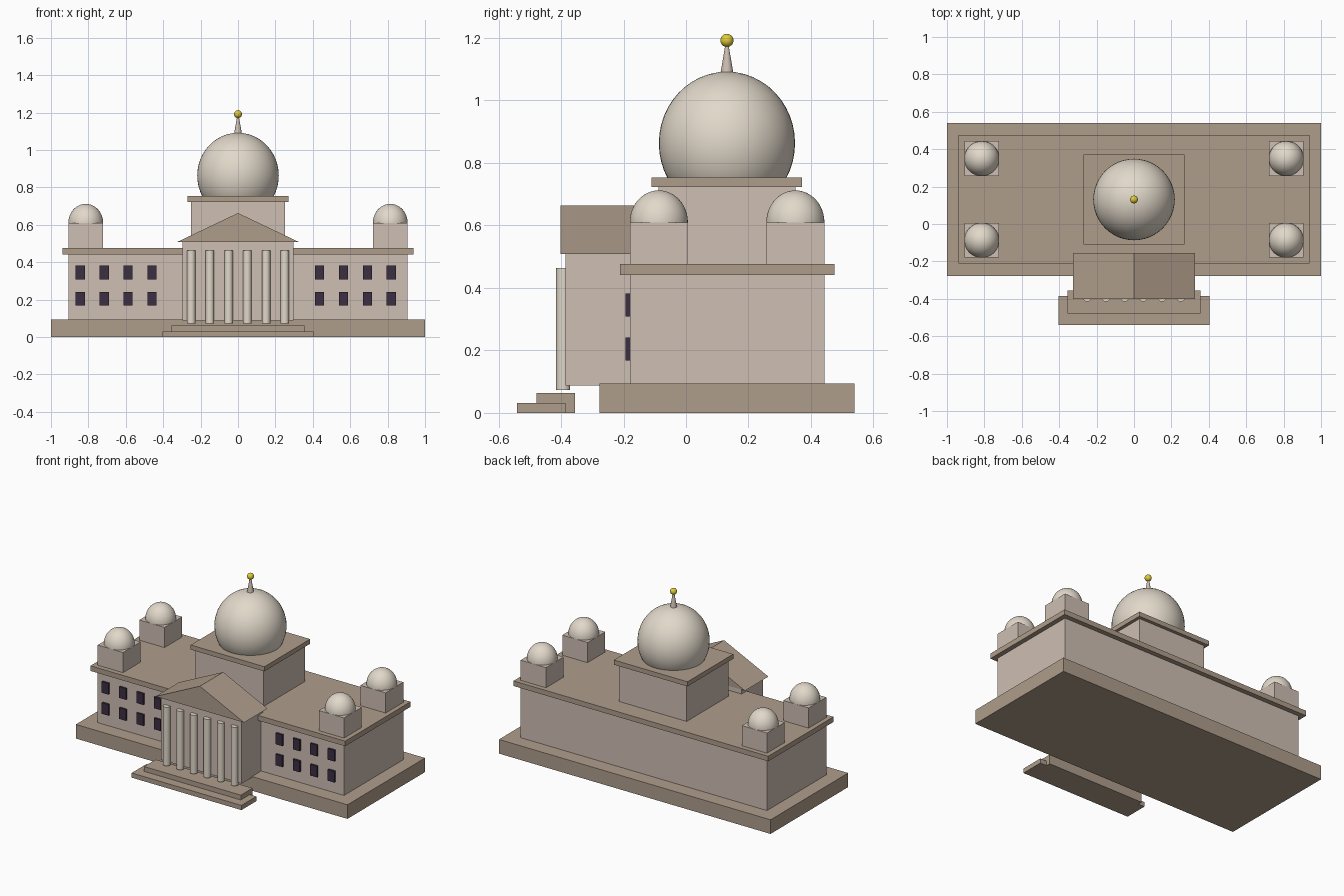
import bpy, math

if "Cube" in bpy.data.objects:
    bpy.data.objects.remove(bpy.data.objects["Cube"])


def mat(name, rgb):
    m = bpy.data.materials.new(name)
    m.diffuse_color = (*rgb, 1)
    m.use_nodes = True
    m.node_tree.nodes["Principled BSDF"].inputs["Base Color"].default_value = m.diffuse_color
    return m


STONE = mat("stone", (0.62, 0.52, 0.45))
TRIM = mat("trim", (0.43, 0.34, 0.26))
PALE = mat("pale_stone", (0.76, 0.69, 0.59))
DARK = mat("window_dark", (0.045, 0.028, 0.055))
GOLD = mat("gold", (0.75, 0.6, 0.04))


def finish(name, m, smooth=False):
    o = bpy.context.object
    o.name = name
    o.data.materials.append(m)
    if smooth:
        bpy.ops.object.shade_smooth_by_angle(angle=math.radians(35))
    return o


def box(name, x, y, z, m):
    """Box from (min, max) pairs."""
    bpy.ops.mesh.primitive_cube_add(size=1, location=[(a + b) / 2 for a, b in (x, y, z)])
    o = finish(name, m)
    o.scale = [b - a for a, b in (x, y, z)]
    return o


def ball(name, loc, r, rz, m):
    bpy.ops.mesh.primitive_uv_sphere_add(segments=48, ring_count=24, radius=1, location=loc)
    o = finish(name, m, True)
    o.scale = (r, r, rz)
    return o


def cone(name, loc, r1, r2, h, m):
    """Round post standing on loc."""
    x, y, z = loc
    bpy.ops.mesh.primitive_cone_add(vertices=32, radius1=r1, radius2=r2, depth=h,
                                    location=(x, y, z + h / 2))
    return finish(name, m, True)


YC = 0.131  # middle of the main block

# Plinth, main block and cornice
box("plinth", (-1, 1), (-0.277, 0.539), (0, 0.094), TRIM)
box("main_block", (-0.907, 0.907), (-0.18, 0.443), (0.094, 0.442), STONE)
box("cornice", (-0.938, 0.938), (-0.212, 0.475), (0.442, 0.476), TRIM)

# Central drum, cap, dome, spire and finial
box("drum", (-0.25, 0.25), (YC - 0.219, YC + 0.219), (0.476, 0.723), STONE)
box("drum_cap", (-0.271, 0.271), (YC - 0.241, YC + 0.241), (0.723, 0.754), TRIM)
ball("main_dome", (0, YC, 0.863), 0.218, 0.229, PALE)
cone("spire", (0, YC, 1.085), 0.021, 0.004, 0.1, STONE)
ball("finial", (0, YC, 1.192), 0.021, 0.021, GOLD)

# Corner turrets with small domes
for x in (-0.814, 0.814):
    for y in (-0.087, 0.35):
        r = 0.093
        box("turret", (x - r, x + r), (y - r, y + r), (0.476, 0.61), STONE)
        ball("turret_dome", (x, y, 0.61), r, 0.102, PALE)

# Portico block, columns and pediment
box("portico", (-0.297, 0.297), (-0.385, -0.16), (0.088, 0.51), STONE)
for i in range(6):
    cone("column", (-0.25 + 0.1 * i, -0.393, 0.073), 0.0225, 0.0225, 0.39, PALE)

profile = [(-0.326, 0.508), (0.326, 0.508), (0, 0.663)]
verts = [(x, y, z) for y in (-0.401, -0.155) for x, z in profile]
mesh = bpy.data.meshes.new("pediment")
mesh.from_pydata(verts, [], [(0, 1, 2), (5, 4, 3), (0, 3, 4, 1), (1, 4, 5, 2), (2, 5, 3, 0)])
mesh.materials.append(TRIM)
bpy.context.collection.objects.link(bpy.data.objects.new("pediment", mesh))

# Front steps
box("lower_step", (-0.404, 0.404), (-0.541, -0.385), (0, 0.031), TRIM)
box("upper_step", (-0.356, 0.356), (-0.479, -0.356), (0, 0.063), TRIM)

# Windows, two rows of four on each wing
for start in (-0.844, 0.436):
    for i in range(4):
        x = start + 0.128 * i
        for z in (0.205, 0.345):
            box("window", (x - 0.025, x + 0.025), (-0.193, -0.17),
                (z - 0.037, z + 0.037), DARK)
